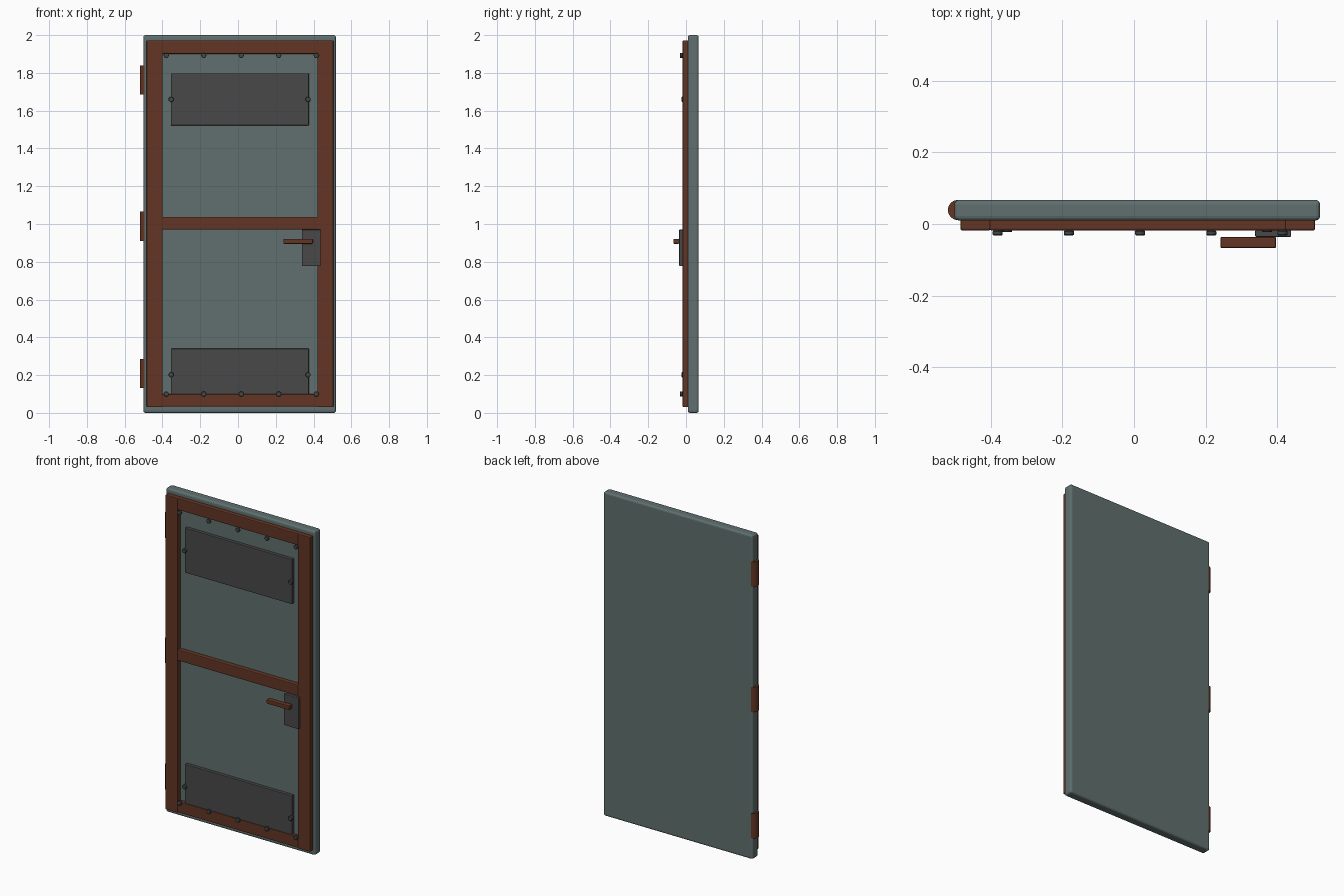
import bpy
import math
from mathutils import Matrix

old = bpy.data.objects.get("Cube")
if old:
    bpy.data.objects.remove(old, do_unlink=True)


def material(name, color):
    m = bpy.data.materials.new(name)
    m.use_nodes = True
    m.diffuse_color = (*color, 1)
    m.node_tree.nodes["Principled BSDF"].inputs["Base Color"].default_value = (*color, 1)
    return m


TEAL = material("grey teal paint", (0.115, 0.160, 0.157))
RUST = material("rust brown metal", (0.125, 0.036, 0.017))
DARK = material("dark grey plate", (0.066, 0.066, 0.066))
BOLT = material("bolt steel", (0.055, 0.065, 0.066))


def finish(name, mat, bevel, segments):
    ob = bpy.context.object
    ob.name = name
    ob.data.materials.append(mat)
    if bevel:
        mod = ob.modifiers.new("Bevel", "BEVEL")
        mod.width = bevel
        mod.segments = segments
        mod.limit_method = 'ANGLE'
    return ob


def box(name, x, y, z, mat, bevel=0.0, segments=2):
    """Box from (low, high) ranges on each axis."""
    bpy.ops.mesh.primitive_cube_add(size=1)
    ranges = (x, y, z)
    size = [hi - lo for lo, hi in ranges]
    mid = [(hi + lo) / 2 for lo, hi in ranges]
    bpy.context.object.data.transform(Matrix.Translation(mid) @ Matrix.Diagonal((*size, 1)))
    return finish(name, mat, bevel, segments)


def cylinder(name, center, radius, depth, mat, sides, along_y=False, bevel=0.0):
    tilt = math.pi / 2 if along_y else 0
    bpy.ops.mesh.primitive_cylinder_add(vertices=sides, radius=radius, depth=depth,
                                        location=center, rotation=(tilt, 0, 0))
    bpy.ops.object.shade_smooth_by_angle(angle=math.radians(40))
    return finish(name, mat, bevel, 1)


# Door slab
box("door_slab", (-0.501, 0.519), (0.010, 0.067), (0, 2), TEAL, 0.012, 3)

# Raised frame: two stiles and three rails
FRAME_Y = (-0.018, 0.014)
box("left_hand_stile", (-0.484, -0.399), FRAME_Y, (0.03, 1.972), RUST, 0.005)
box("right_hand_stile", (0.420, 0.505), FRAME_Y, (0.03, 1.972), RUST, 0.005)
for name, z in (("top_rail", (1.90, 1.972)), ("middle_rail", (0.97, 1.038)),
                ("bottom_rail", (0.033, 0.10))):
    box(name, (-0.404, 0.425), (FRAME_Y[0] + 0.0005, FRAME_Y[1]), z, RUST, 0.005)

# Reinforcement plates with a bolt at each side
for name, z in (("upper", 1.66), ("lower", 0.202)):
    box(name + "_plate", (-0.355, 0.375), (-0.010, 0.012), (z - 0.138, z + 0.138), DARK, 0.003)
    for x in (-0.354, 0.371):
        cylinder(name + "_plate_bolt", (x, -0.015, z), 0.014, 0.016, BOLT, 12, True, 0.002)

# Rows of bolts along the top and bottom rails
for name, z in (("top_bolt", 1.892), ("bottom_bolt", 0.10)):
    for i in range(5):
        cylinder(name, (-0.38 + i * 0.1985, -0.025, z), 0.014, 0.013, BOLT, 12, True, 0.002)

# Lock plate and lever handle
box("lock_plate", (0.338, 0.438), (-0.036, -0.016), (0.777, 0.97), DARK, 0.003)
cylinder("handle_spindle", (0.373, -0.040, 0.908), 0.009, 0.02, RUST, 12, True)
box("lever_handle", (0.241, 0.396), (-0.067, -0.036), (0.895, 0.921), RUST, 0.004)

# Hinge barrels
for z in (1.762, 0.988, 0.209):
    cylinder("hinge", (-0.491, 0.039, z), 0.028, 0.154, RUST, 24)
